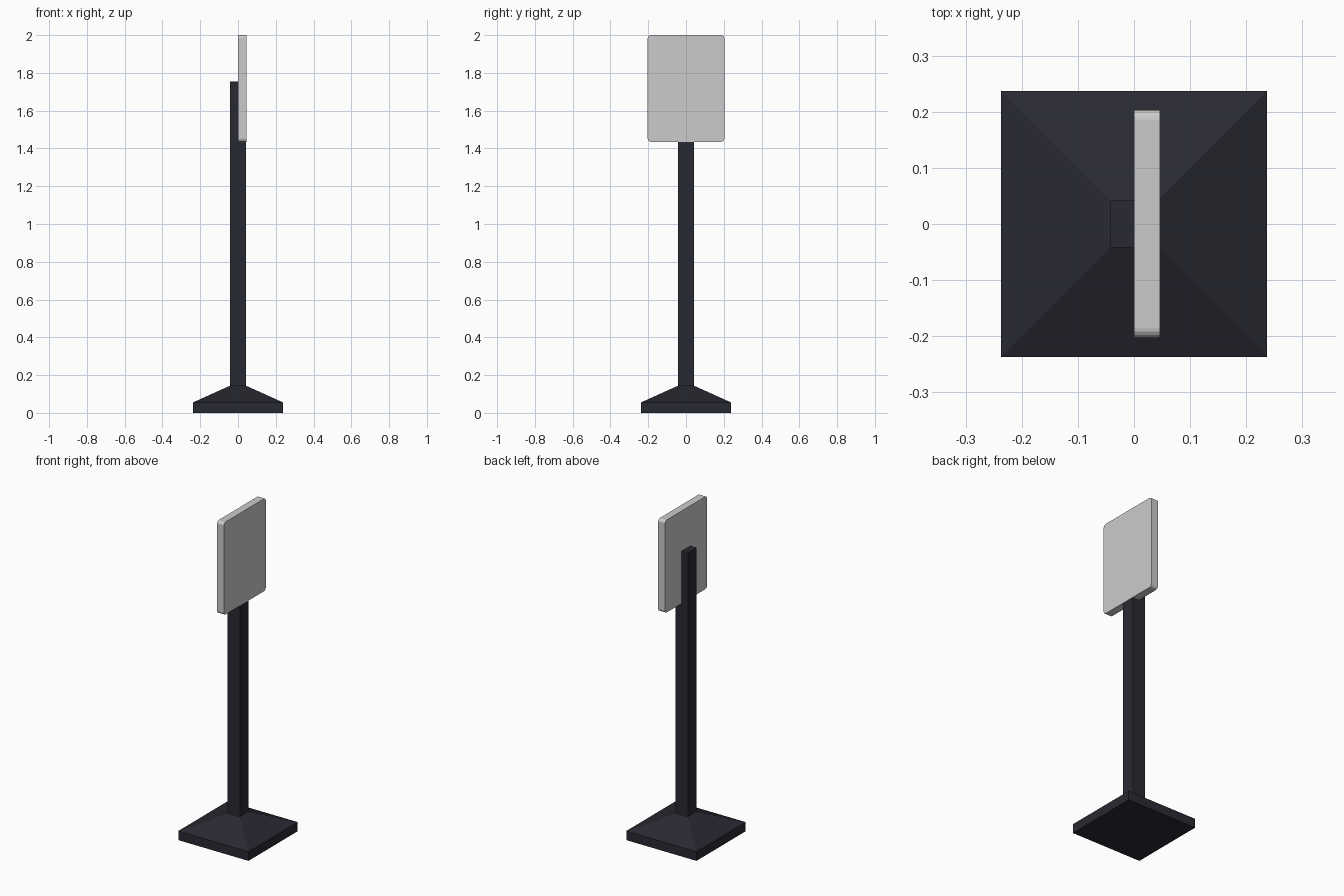
import bpy, bmesh

if "Cube" in bpy.data.objects:
    bpy.data.objects.remove(bpy.data.objects["Cube"])

dark = bpy.data.materials.new("dark_metal")
dark.diffuse_color = (0.022, 0.023, 0.032, 1)
dark.use_nodes = True
dark.node_tree.nodes["Principled BSDF"].inputs["Base Color"].default_value = dark.diffuse_color


def make_object(name, bm, mat=None):
    bmesh.ops.recalc_face_normals(bm, faces=bm.faces)
    mesh = bpy.data.meshes.new(name)
    bm.to_mesh(mesh)
    bm.free()
    obj = bpy.data.objects.new(name, mesh)
    bpy.context.collection.objects.link(obj)
    if mat:
        mesh.materials.append(mat)
    return obj


def square_loft(name, sections, mat):
    """Stack square sections given as (half width, height) and cap both ends."""
    bm = bmesh.new()
    rings = [[bm.verts.new((sx * h, sy * h, z))
              for sx, sy in ((-1, -1), (1, -1), (1, 1), (-1, 1))]
             for h, z in sections]
    for low, high in zip(rings, rings[1:]):
        for i in range(4):
            j = (i + 1) % 4
            bm.faces.new((low[i], low[j], high[j], high[i]))
    bm.faces.new(rings[0])
    bm.faces.new(rings[-1])
    return make_object(name, bm, mat)


# Square foot with sloping top
square_loft("base", [(0.237, 0), (0.237, 0.056), (0.042, 0.144)], dark)

# Upright post
square_loft("post", [(0.042, 0.144), (0.042, 1.755)], dark)

# Sign panel on the +x side, with its four outline corners rounded
x0, x1, half_y, z0, z1 = 0.0, 0.046, 0.203, 1.435, 2.0
bm = bmesh.new()
bmesh.ops.create_cube(bm, size=1)
for v in bm.verts:
    v.co = (x1 if v.co.x > 0 else x0,
            half_y if v.co.y > 0 else -half_y,
            z1 if v.co.z > 0 else z0)
corners = [e for e in bm.edges
           if abs(e.verts[0].co.x - e.verts[1].co.x) > 0.01]
bmesh.ops.bevel(bm, geom=corners, offset=0.018, segments=4,
                profile=0.5, affect='EDGES')
make_object("sign_panel", bm)
